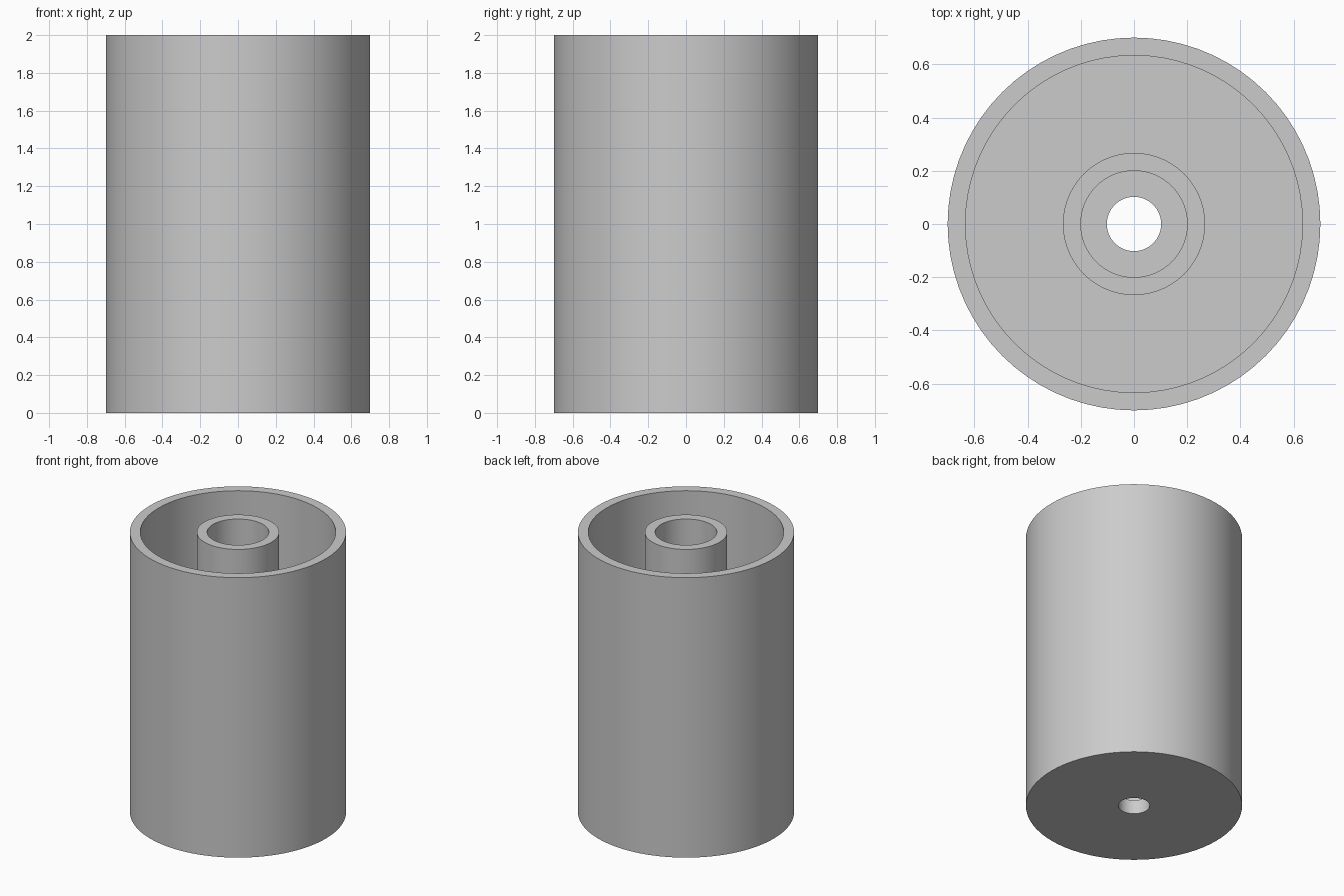
import bpy
import bmesh
import math
from mathutils import Matrix, Vector

cube = bpy.data.objects.get("Cube")
if cube:
    bpy.data.objects.remove(cube, do_unlink=True)

HEIGHT = 2.0
FLOOR = 0.1
OUTER, OUTER_BORE = 0.7, 0.633
TUBE, TUBE_BORE = 0.267, 0.2
HOLE = 0.102
SEGMENTS = 72

grey = bpy.data.materials.new("plain grey")
grey.use_nodes = True
grey.diffuse_color = (0.6, 0.6, 0.6, 1)
grey.node_tree.nodes["Principled BSDF"].inputs["Base Color"].default_value = (0.6, 0.6, 0.6, 1)


def lathe(name, profile):
    """Revolve a closed (radius, height) profile around the z axis."""
    bm = bmesh.new()
    rings = []
    for i in range(SEGMENTS):
        turn = Matrix.Rotation(math.tau * i / SEGMENTS, 3, "Z")
        rings.append([bm.verts.new(turn @ Vector((r, 0, z))) for r, z in profile])
    for i, ring in enumerate(rings):
        after = rings[(i + 1) % SEGMENTS]
        for j in range(len(profile)):
            k = (j + 1) % len(profile)
            bm.faces.new((ring[j], after[j], after[k], ring[k]))
    bmesh.ops.recalc_face_normals(bm, faces=bm.faces)
    mesh = bpy.data.meshes.new(name)
    bm.to_mesh(mesh)
    bm.free()
    mesh.materials.append(grey)
    obj = bpy.data.objects.new(name, mesh)
    bpy.context.collection.objects.link(obj)
    bpy.ops.object.select_all(action="DESELECT")
    obj.select_set(True)
    bpy.context.view_layer.objects.active = obj
    bpy.ops.object.shade_smooth_by_angle(angle=math.radians(30))
    return obj


# Cup with a drilled floor, an outer wall and a hollow centre tube in one solid
lathe("double_walled_cup", [
    (HOLE, 0), (OUTER, 0),
    (OUTER, HEIGHT), (OUTER_BORE, HEIGHT),
    (OUTER_BORE, FLOOR), (TUBE, FLOOR),
    (TUBE, HEIGHT), (TUBE_BORE, HEIGHT),
    (TUBE_BORE, FLOOR), (HOLE, FLOOR),
])
